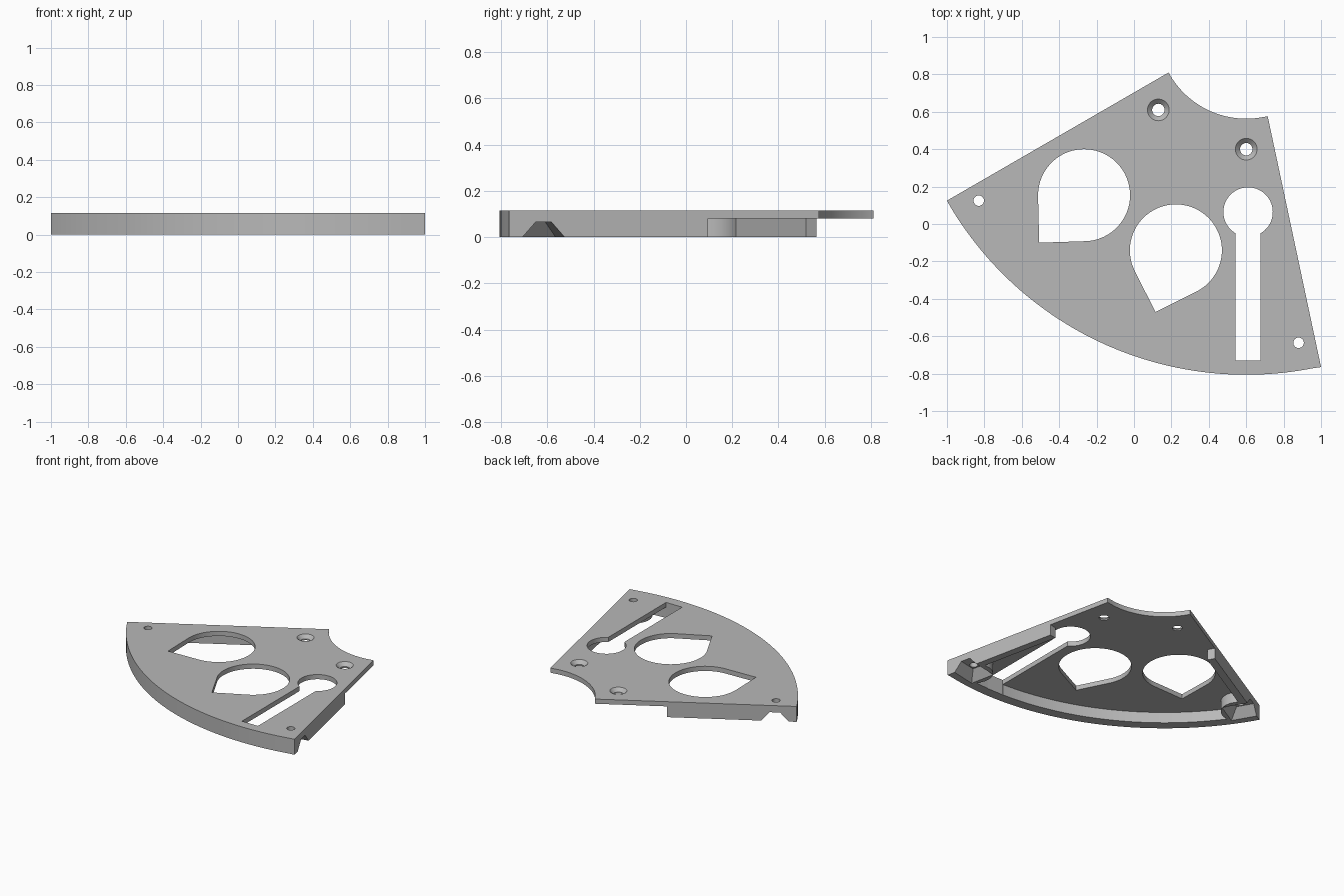
import bpy
import bmesh
from math import cos, sin, acos, atan2, radians, pi
from mathutils import Vector

cube = bpy.data.objects.get("Cube")
if cube:
    bpy.data.objects.remove(cube, do_unlink=True)

TOP, FLOOR = 0.115, 0.08           # plate top and plate underside
CENTRE = Vector((0.6, 1.036))      # centre of both fan arcs
R_OUT, R_IN = 1.842, 0.473
RIM, WALL, WALL_LEN, POST = 0.075, 0.053, 0.88, 0.13
LOW, HIGH = -0.1, 0.3              # cutter overshoot

grey = bpy.data.materials.new("plain grey")
grey.use_nodes = True
grey.diffuse_color = (0.48, 0.48, 0.48, 1)
grey.node_tree.nodes["Principled BSDF"].inputs["Base Color"].default_value = (0.48, 0.48, 0.48, 1)


def arc(c, r, a0, a1, n):
    return [Vector((c[0] + r * cos(a0 + (a1 - a0) * i / n),
                    c[1] + r * sin(a0 + (a1 - a0) * i / n))) for i in range(n + 1)]


def angle(p):
    d = Vector(p) - CENTRE
    return atan2(d.y, d.x) % (2 * pi)


def make_object(name, bm):
    bmesh.ops.recalc_face_normals(bm, faces=bm.faces)
    mesh = bpy.data.meshes.new(name)
    bm.to_mesh(mesh)
    bm.free()
    obj = bpy.data.objects.new(name, mesh)
    obj.hide_render = True
    bpy.context.collection.objects.link(obj)
    return obj


def prism(name, points, z0, z1):
    bm = bmesh.new()
    face = bm.faces.new([bm.verts.new((p[0], p[1], z0)) for p in points])
    out = bmesh.ops.extrude_face_region(bm, geom=[face])
    verts = [g for g in out["geom"] if isinstance(g, bmesh.types.BMVert)]
    bmesh.ops.translate(bm, verts=verts, vec=(0, 0, z1 - z0))
    return make_object(name, bm)


def cylinder(name, c, r0, r1, z0, z1, n=48):
    bm = bmesh.new()
    bmesh.ops.create_cone(bm, cap_ends=True, segments=n, radius1=r0, radius2=r1, depth=z1 - z0)
    bmesh.ops.translate(bm, verts=bm.verts, vec=(c[0], c[1], (z0 + z1) / 2))
    return make_object(name, bm)


def cut(target, cutter):
    """Subtract the cutter, then discard it."""
    mod = target.modifiers.new("cut", 'BOOLEAN')
    mod.operation, mod.solver, mod.object = 'DIFFERENCE', 'EXACT', cutter
    graph = bpy.context.evaluated_depsgraph_get()
    mesh = bpy.data.meshes.new_from_object(target.evaluated_get(graph))
    target.modifiers.clear()
    target.data = mesh
    bpy.data.objects.remove(cutter, do_unlink=True)


def teardrop(c, r, tip):
    c, tip = Vector(c), Vector(tip)
    d = tip - c
    mid, half = atan2(d.y, d.x), acos(r / d.length)
    return arc(c, r, mid + half, mid - half + 2 * pi, 56) + [tip]


class Side:
    """Frame of one straight edge: along it from the outer corner, and inward."""
    def __init__(self, corner, end, inward_sign, hole):
        self.corner, self.end, self.hole = Vector(corner), Vector(end), Vector(hole)
        self.e = (self.end - self.corner).normalized()
        self.n = Vector((-self.e.y, self.e.x)) * inward_sign

    def at(self, along, inward):
        return self.corner + self.e * along + self.n * inward

    def wall_outline(self):
        return [self.at(0.22, WALL), self.at(WALL_LEN, WALL),
                self.at(WALL_LEN, -0.1), self.at(1.6, -0.1)]


right = Side((-1.0, 0.125), (0.185, 0.81), -1, (-0.83, 0.125))
left = Side((1.0, -0.765), (0.715, 0.575), 1, (0.88, -0.635))

# Fan shaped body
outline = arc(CENTRE, R_OUT, angle(right.corner), angle(left.corner), 48)
outline[0], outline[-1] = right.corner, left.corner
inner = arc(CENTRE, R_IN, angle(left.end), angle(right.end), 32)
inner[0], inner[-1] = left.end, right.end
body = prism("fan_plate", outline + inner, 0, TOP)

# Underside cavity, leaving the rim, side walls and round corner posts
hollow = arc(CENTRE, R_OUT - RIM, angle(right.hole), angle(left.hole), 48)
hollow += left.wall_outline() + right.wall_outline()[::-1]
cavity = prism("cavity", hollow, LOW, FLOOR)
for side in (left, right):
    cut(cavity, cylinder("post", side.hole, POST, POST, -0.2, 0.2, 64))
cut(body, cavity)

# Tapered pockets under the corners, with their screw holes
for side in (left, right):
    bm = bmesh.new()
    for z in (-0.02, 0.065):
        grow = (0.065 - z) * 0.89
        for along in (-0.035 - grow, 0.035 + grow):
            for inward in (-0.25, 0.038 + grow):
                p = side.hole + side.e * along + side.n * inward
                bm.verts.new((p.x, p.y, z))
    bmesh.ops.convex_hull(bm, input=bm.verts)
    cut(body, make_object("pocket", bm))
    cut(body, cylinder("screw_hole", side.hole, 0.028, 0.028, LOW, HIGH, 32))

# Two teardrop windows
cut(body, prism("window", teardrop((-0.267, 0.154), 0.246, (-0.507, -0.1)), LOW, HIGH))
cut(body, prism("window", teardrop((0.224, -0.141), 0.246, (0.115, -0.471)), LOW, HIGH))

# Keyhole slot
half = 0.066
key = Vector((0.61, 0.064))
bend = acos(half / 0.132)
keyhole = arc(key, 0.132, -bend, pi + bend, 48)
keyhole += [Vector((key.x - half, -0.731)), Vector((key.x + half, -0.731))]
cut(body, prism("keyhole", keyhole, LOW, HIGH))

# Countersunk holes near the inner arc
for c in ((0.13, 0.61), (0.6, 0.4)):
    cut(body, cylinder("bore", c, 0.033, 0.033, LOW, HIGH))
    cut(body, cylinder("countersink", c, 0.033, 0.063, TOP - 0.025, TOP + 0.005))

# Finish
body.hide_render = False
body.data.materials.clear()
body.data.materials.append(grey)
for poly in body.data.polygons:
    poly.material_index = 0
bpy.ops.object.select_all(action='DESELECT')
body.select_set(True)
bpy.context.view_layer.objects.active = body
bpy.ops.object.shade_smooth_by_angle(angle=radians(25))
